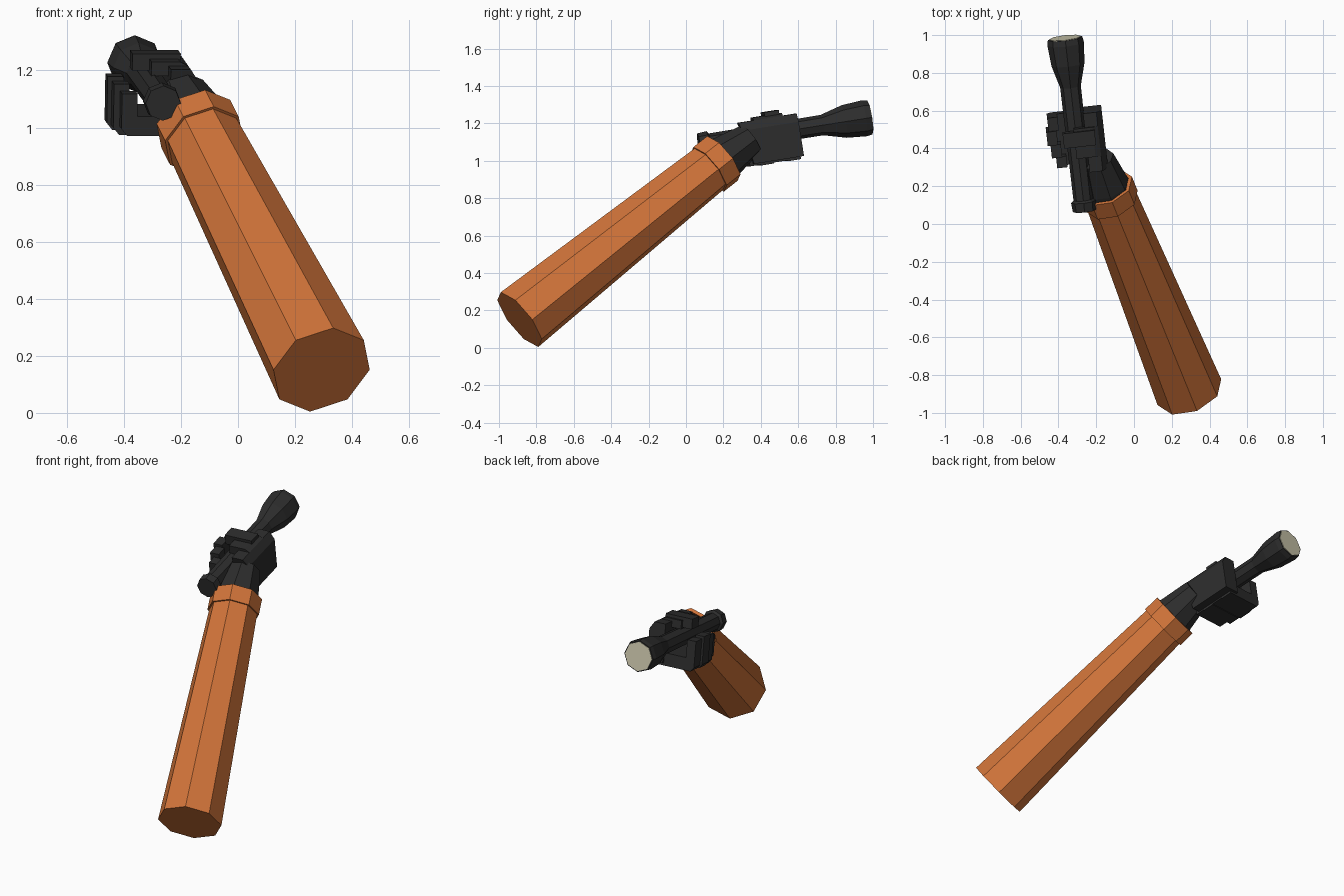
import bpy, bmesh, math
from mathutils import Vector, Matrix

if "Cube" in bpy.data.objects:
    bpy.data.objects.remove(bpy.data.objects["Cube"])


def material(name, rgb):
    m = bpy.data.materials.new(name)
    m.diffuse_color = (*rgb, 1)
    m.use_nodes = True
    m.node_tree.nodes["Principled BSDF"].inputs["Base Color"].default_value = m.diffuse_color
    return m


ORANGE = material("orange cloth", (0.64, 0.175, 0.042))
BLACK = material("black", (0.026, 0.026, 0.026))
LENS = material("pale lens", (0.62, 0.59, 0.43))


def frame(d):
    """Right, forward and up axes for a direction."""
    f = Vector(d).normalized()
    r = f.cross(Vector((0, 0, 1))).normalized()
    return r, f, r.cross(f)


def finish(name, bm, mat):
    bmesh.ops.recalc_face_normals(bm, faces=bm.faces)
    me = bpy.data.meshes.new(name)
    bm.to_mesh(me)
    bm.free()
    me.materials.append(mat)
    ob = bpy.data.objects.new(name, me)
    bpy.context.collection.objects.link(ob)
    return ob


def tube(name, start, end, profile, mat, sides=8):
    """Eight-sided rings along an axis; profile = (distance, radius)."""
    a = Vector(start)
    r, f, u = frame(Vector(end) - a)
    bm = bmesh.new()
    rings = []
    for t, rad in profile:
        rings.append([bm.verts.new(a + f * t + rad * (
            r * math.cos(i * math.tau / sides) + u * math.sin(i * math.tau / sides)))
            for i in range(sides)])
    for p, q in zip(rings, rings[1:]):
        for i in range(sides):
            j = (i + 1) % sides
            bm.faces.new((p[i], p[j], q[j], q[i]))
    bm.faces.new(rings[0])
    bm.faces.new(rings[-1])
    return finish(name, bm, mat)


# sleeve with a raised, hollow cuff
S0 = Vector((0.293, -0.89, 0.151))
SD = Vector((-0.435, 1.07, 0.85))
L = SD.length
tube("sleeve", S0, S0 + SD,
     [(0, 0.182), (0.945 * L, 0.138), (0.945 * L, 0.148),
      (1.014 * L, 0.148), (1.014 * L, 0.128), (0.95 * L, 0.128)], ORANGE)

# wrist
W0 = S0 + SD * 0.955
W1 = Vector((-0.195, 0.345, 1.115))
tube("wrist", W0, W1, [(0, 0.125), (0.09, 0.122), ((W1 - W0).length, 0.09)], BLACK)

# flashlight
T0 = Vector((-0.262, 0.07, 1.085))
T1 = Vector((-0.365, 0.983, 1.232))
TL = (T1 - T0).length
tube("flashlight", T0, T1,
     [(0, 0.062), (0.05, 0.066), (0.06, 0.052), (0.67, 0.055),
      (0.79, 0.088), (TL - 0.03, 0.097), (TL, 0.092)], BLACK)
tube("flashlight_lens", T0, T1, [(TL - 0.01, 0.086), (TL + 0.003, 0.086)], LENS)

# hand, built in the frame of the flashlight
r, f, u = frame(T1 - T0)
G = T0.lerp(T1, 0.437)


def slab(name, outline, f0, f1, slant=0.0):
    """Extrude an outline of (right, up) points forward; slant leans the near end."""
    bm = bmesh.new()
    near = [bm.verts.new(G + r * x + f * (f0 - slant * z) + u * z) for x, z in outline]
    far = [bm.verts.new(G + r * x + f * f1 + u * z) for x, z in outline]
    n = len(outline)
    for i in range(n):
        j = (i + 1) % n
        bm.faces.new((near[i], near[j], far[j], far[i]))
    bm.faces.new(near)
    bm.faces.new(far)
    return finish(name, bm, BLACK)


# palm with a chamfered outer top edge
slab("palm", [(0.05, -0.145), (0.15, -0.145), (0.15, 0.04), (0.12, 0.085), (0.05, 0.085)],
     -0.175, 0.125, 0.2)

# four staggered fingers hooked under the flashlight
fingers = [(-0.165, -0.105, 0.118, -0.005), (-0.105, -0.035, 0.14, 0.02),
           (-0.035, 0.04, 0.155, 0.035), (0.04, 0.112, 0.142, 0.02)]
for i, (f0, f1, out, top) in enumerate(fingers):
    low = -0.155 - 0.005 * (i % 2)
    slab("finger_%d" % (i + 1),
         [(0.1, low), (-out + 0.02, low), (-out, low + 0.025), (-out, top),
          (-out + 0.055, top), (-out + 0.055, -0.085), (0.1, -0.085)], f0, f1)

# thumb folded over the top
slab("thumb_base", [(-0.01, 0.05), (0.12, 0.05), (0.12, 0.085), (0.09, 0.1), (-0.01, 0.1)],
     -0.11, 0.05)
slab("thumb", [(-0.07, 0.058), (0.1, 0.058), (0.1, 0.118), (-0.07, 0.118)], -0.045, 0.035)
